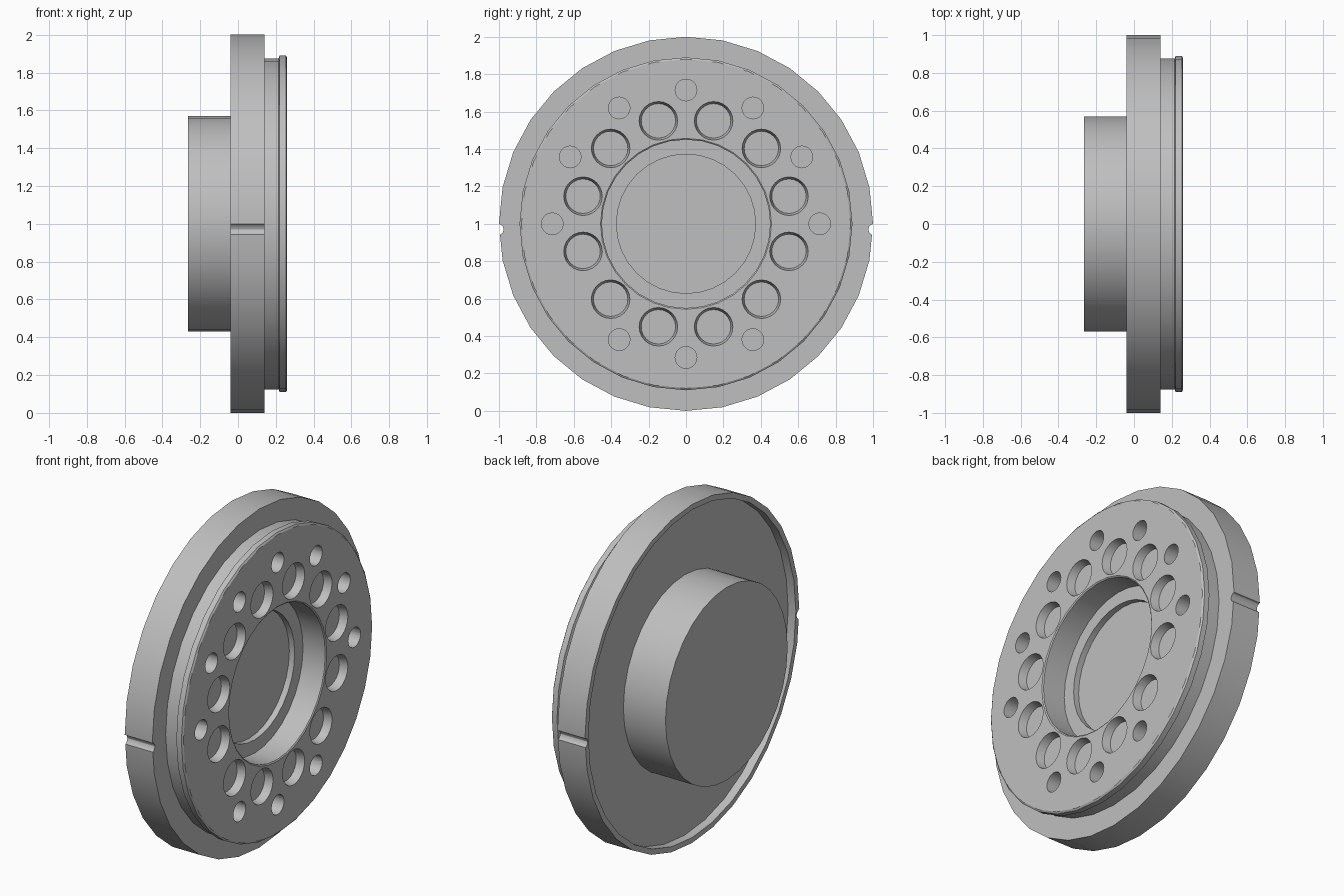
import bpy, bmesh, math
from mathutils import Matrix, Vector

cube = bpy.data.objects.get("Cube")
if cube:
    bpy.data.objects.remove(cube)

CENTRE = Vector((0, 0, 1))
SIDES = 32

metal = bpy.data.materials.new("plain grey metal")
metal.use_nodes = True
metal.diffuse_color = (0.52, 0.52, 0.52, 1)
metal.node_tree.nodes["Principled BSDF"].inputs["Base Color"].default_value = (0.52, 0.52, 0.52, 1)


def add_object(name, bm):
    bmesh.ops.recalc_face_normals(bm, faces=bm.faces)
    mesh = bpy.data.meshes.new(name)
    bm.to_mesh(mesh)
    bm.free()
    mesh.materials.append(metal)
    obj = bpy.data.objects.new(name, mesh)
    bpy.context.collection.objects.link(obj)
    return obj


def lathe(name, profile):
    """Turn (x, radius) points around the x axis."""
    bm = bmesh.new()
    verts = [bm.verts.new(CENTRE + Vector((x, 0, r))) for x, r in profile]
    edges = [bm.edges.new(pair) for pair in zip(verts, verts[1:])]
    bmesh.ops.spin(bm, geom=verts + edges, cent=CENTRE, axis=(1, 0, 0),
                   angle=math.tau, steps=SIDES, use_merge=True)
    bmesh.ops.remove_doubles(bm, verts=bm.verts, dist=0.0005)
    # Merge the end fans into flat discs
    poles = [v for v in bm.verts if (v.co - CENTRE).yz.length < 0.0005]
    bmesh.ops.dissolve_verts(bm, verts=poles)
    return add_object(name, bm)


def add_plug(bm, x0, x1, y, z, r0, r1, sides):
    """Cylinder or cone lying along x, used for drilling."""
    place = Matrix.Translation(((x0 + x1) / 2, y, z)) @ Matrix.Rotation(math.pi / 2, 4, 'Y')
    bmesh.ops.create_cone(bm, cap_ends=True, segments=sides, radius1=r0,
                          radius2=r1, depth=x1 - x0, matrix=place)


# Hub, shallow back recess, flange, stepped shoulder and central bore
flange = lathe("flanged_hub", [
    (-0.265, 0), (-0.265, 0.57), (0.01, 0.57), (0.01, 0.968),
    (-0.04, 0.968), (-0.04, 1.0), (0.14, 1.0), (0.14, 0.875),
    (0.215, 0.875), (0.22, 0.89), (0.253, 0.89), (0.26, 0.88),
    (0.26, 0.457), (0.255, 0.45), (0.11, 0.45), (0.11, 0.372),
    (0.075, 0.372), (0.075, 0)])

drills = bmesh.new()
for i in range(12):
    # Ring of large shallow pockets
    a = math.radians(15 + 30 * i)
    add_plug(drills, 0.212, 0.264, 0.57 * math.cos(a), 1 + 0.57 * math.sin(a), 0.092, 0.104, 24)
    # Outer ring of small holes, with two places left blank
    if i not in (7, 11):
        a = math.radians(30 * i)
        add_plug(drills, 0.14, 0.28, 0.715 * math.cos(a), 1 + 0.715 * math.sin(a), 0.058, 0.058, 20)
# Side notches across the rim
for side in (-1, 1):
    add_plug(drills, -0.1, 0.2, side * 1.005, 0.97, 0.03, 0.03, 12)
cutter = add_object("hole_cutter", drills)
cutter.hide_render = True

# Drill the holes and keep only the finished part
cut = flange.modifiers.new("drill", 'BOOLEAN')
cut.operation = 'DIFFERENCE'
cut.solver = 'EXACT'
cut.object = cutter
bpy.ops.object.select_all(action='DESELECT')
bpy.context.view_layer.objects.active = flange
flange.select_set(True)
bpy.ops.object.modifier_apply(modifier=cut.name)
bpy.data.objects.remove(cutter)
bpy.ops.object.shade_smooth_by_angle(angle=math.radians(30))
